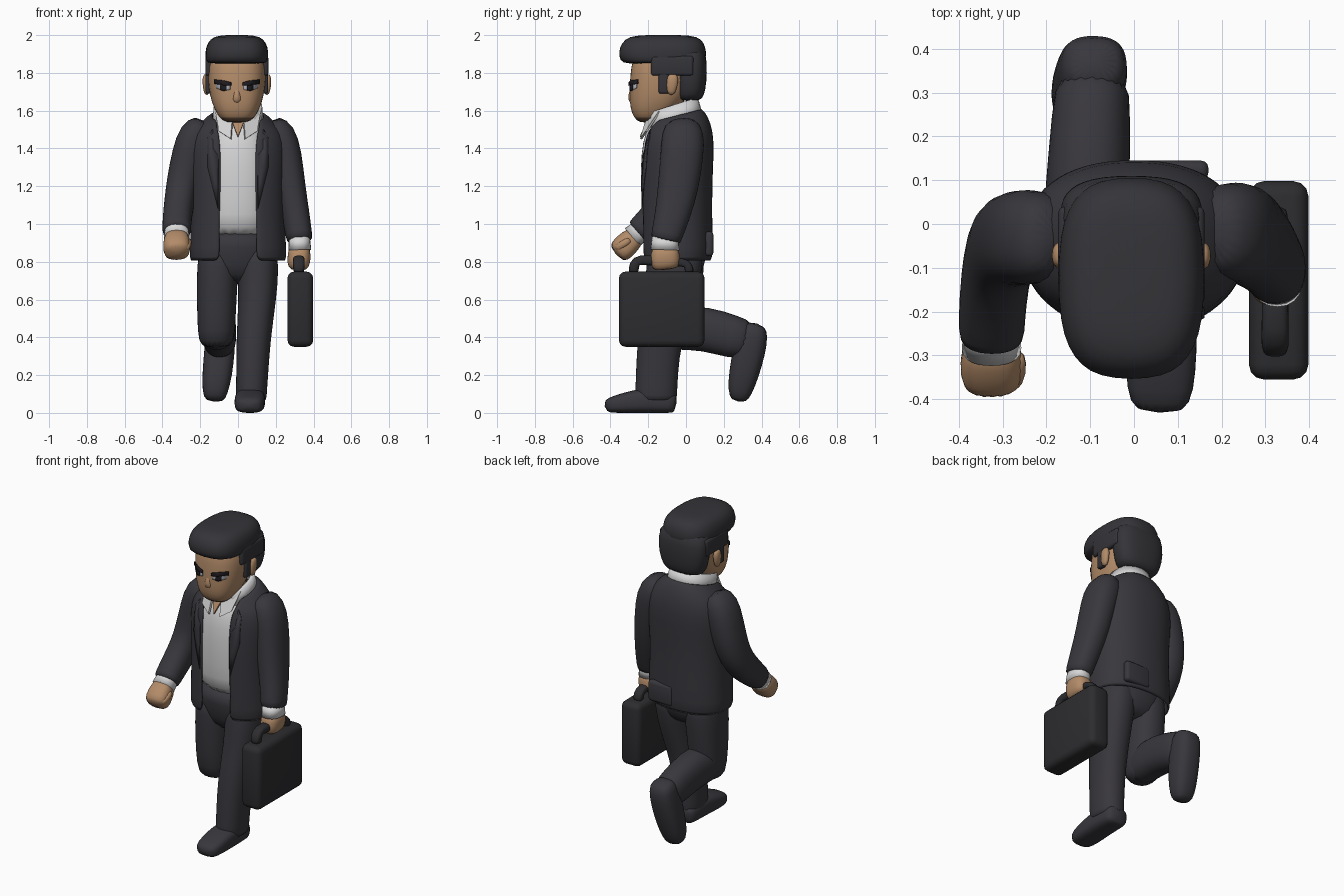
import bpy, bmesh, math
from mathutils import Vector

def material(name, rgb):
    m = bpy.data.materials.new(name)
    m.diffuse_color = (*rgb, 1)
    return m

SUIT = material("charcoal suit", (0.040, 0.038, 0.046))
HAIR = material("dark hair", (0.035, 0.034, 0.040))
CASE = material("black leather", (0.026, 0.026, 0.029))
SKIN = material("tan skin", (0.45, 0.26, 0.14))
SHIRT = material("white shirt", (0.68, 0.68, 0.69))
STUBBLE = material("brown stubble", (0.15, 0.09, 0.055))
EYE = material("eye white", (0.42, 0.44, 0.50))
INK = material("brow black", (0.014, 0.012, 0.014))

def make(name, bm, mat, smooth=True):
    bmesh.ops.recalc_face_normals(bm, faces=bm.faces)
    me = bpy.data.meshes.new(name)
    bm.to_mesh(me)
    bm.free()
    me.materials.append(mat)
    me.polygons.foreach_set("use_smooth", [smooth] * len(me.polygons))
    ob = bpy.data.objects.new(name, me)
    bpy.context.collection.objects.link(ob)
    return ob

def loft(name, rings, mat, n=2.3, sub=1, thick=0, sides=20, flat=False):
    """Skin rings (x, y, z, half width, half depth, front gap) across their path, or level if flat."""
    bm = bmesh.new()
    pts = [Vector(r[:3]) for r in rings]
    gapped = len(rings[0]) > 5
    loops = []
    for i, r in enumerate(rings):
        t = (pts[min(i + 1, len(pts) - 1)] - pts[max(i - 1, 0)]).normalized()
        if flat:
            t = Vector((0, 0, 1))
        u = (Vector((1, 0, 0)) - t * t.x).normalized()
        v = t.cross(u)
        g = math.asin((r[5] / r[3]) ** (n / 2)) if gapped else 0
        loop = []
        for k in range(sides + (1 if gapped else 0)):
            f = g + (2 * math.pi - 2 * g) * k / sides
            s, c = math.sin(f), -math.cos(f)
            loop.append(bm.verts.new(pts[i]
                        + u * r[3] * math.copysign(abs(s) ** (2 / n), s)
                        + v * r[4] * math.copysign(abs(c) ** (2 / n), c)))
        loops.append(loop)
    for a, b in zip(loops, loops[1:]):
        for k in range(sides):
            j = (k + 1) % len(a)
            bm.faces.new((a[k], a[j], b[j], b[k]))
    if not gapped:
        bm.faces.new(loops[0])
        bm.faces.new(loops[-1])
    ob = make(name, bm, mat)
    if thick:
        m = ob.modifiers.new("cloth", "SOLIDIFY")
        m.thickness, m.offset = thick, 0
    if sub:
        m = ob.modifiers.new("smooth", "SUBSURF")
        m.levels = m.render_levels = sub
    return ob

def box(name, lo, hi, mat, bevel):
    bm = bmesh.new()
    bmesh.ops.create_cube(bm, size=1)
    for v in bm.verts:
        v.co = [(a + b) / 2 + c * (b - a) for a, b, c in zip(lo, hi, v.co)]
    bmesh.ops.bevel(bm, geom=bm.edges[:], offset=bevel, segments=3, profile=0.5, affect='EDGES')
    return make(name, bm, mat)

def plate(name, pts, mat, thick=0.012):
    bm = bmesh.new()
    bm.faces.new([bm.verts.new(p) for p in pts])
    ob = make(name, bm, mat, False)
    m = ob.modifiers.new("cloth", "SOLIDIFY")
    m.thickness, m.offset = thick, 0
    return ob

def decal(name, target, cols, mat, lift, x0=0.0, rows=4):
    """Thin patch laid on the front of target; cols are (x, top z, bottom z)."""
    ev = target.evaluated_get(bpy.context.evaluated_depsgraph_get())
    bm = bmesh.new()
    grid = []
    for x, z1, z0 in cols:
        line = []
        for k in range(rows):
            z = z1 + (z0 - z1) * k / (rows - 1)
            hit, loc, _, _ = ev.ray_cast((x + x0, -1, z), (0, 1, 0))
            line.append(bm.verts.new((x + x0, (loc.y if hit else -0.2) - lift, z)))
        grid.append(line)
    for a, b in zip(grid, grid[1:]):
        for k in range(rows - 1):
            bm.faces.new((a[k], a[k + 1], b[k + 1], b[k]))
    ob = make(name, bm, mat)
    m = ob.modifiers.new("plate", "SOLIDIFY")
    m.thickness, m.offset = 0.006, 0

# Torso: shirt, open jacket, waist
loft("shirt", [(0, -.05, .92, .18, .165), (0, -.055, 1.05, .19, .178), (0, -.06, 1.22, .19, .184),
               (0, -.057, 1.38, .19, .182), (0, -.055, 1.48, .16, .165), (0, -.06, 1.56, .10, .12)], SHIRT)
jacket = loft("jacket", [
    (0, -.05, .80, .25, .18, .09), (0, -.05, .95, .24, .18, .10), (0, -.055, 1.2, .235, .182, .09),
    (0, -.045, 1.38, .25, .183, .09), (0, -.04, 1.48, .235, .175, .10), (0, -.05, 1.535, .18, .16, .11),
    (0, -.06, 1.572, .135, .138, .115)], SUIT, thick=.022, sides=28)
box("back_flap", (.0, .10, .83), (.17, .145, .96), SUIT, .018)
loft("trouser_waist", [(-.005, -.05, .68, .15, .11), (-.005, -.05, .78, .20, .15),
                       (0, -.05, .88, .205, .168), (0, -.05, .97, .195, .172)], SUIT)
for s in (-1, 1):
    decal("lapel", jacket, [(s * .105, 1.5, 1.08), (s * .135, 1.5, 1.2), (s * .16, 1.46, 1.3)], SUIT, .004)

# Neck and collar
loft("neck", [(0, -.06, 1.48, .085, .10), (0, -.075, 1.55, .09, .105), (0, -.10, 1.66, .09, .10)], SKIN)
loft("collar", [(0, -.05, 1.53, .128, .137, .05), (0, -.08, 1.625, .118, .14, .06)], SHIRT, sub=0, thick=.02)
plate("open_neck", [(-.035, -.2, 1.55), (.035, -.2, 1.55), (0, -.24, 1.46)], SKIN)
for s in (-1, 1):
    plate("collar_wing", [(s * .03, -.212, 1.54), (s * .037, -.238, 1.45),
                          (s * .10, -.21, 1.49), (s * .118, -.14, 1.595), (s * .06, -.195, 1.575)], SHIRT)

# Head, with stubble under the chin
X = -.006
head = loft("head", [(X, -.195, 1.535, .055, .05), (X, -.19, 1.56, .092, .085), (X, -.17, 1.61, .122, .127),
                     (X, -.142, 1.68, .145, .158), (X, -.127, 1.76, .155, .172), (X, -.12, 1.83, .155, .172),
                     (X, -.115, 1.92, .14, .16)], SKIN, n=2.5, flat=True)
head.data.materials.append(STUBBLE)
for p in head.data.polygons:
    p.material_index = 1 if p.center.z < 1.56 else 0
loft("nose", [(X, -.275, 1.735, .012, .012), (X, -.286, 1.69, .018, .02), (X, -.29, 1.66, .026, .02),
              (X, -.275, 1.64, .02, .015)], SKIN, sides=10)
for s in (-1, 1):
    decal("eye", head, [(s * .035, 1.735, 1.712), (s * .07, 1.74, 1.704), (s * .11, 1.745, 1.72)], EYE, .003, X)
    decal("pupil", head, [(s * .055, 1.738, 1.708), (s * .07, 1.74, 1.704), (s * .088, 1.742, 1.71)], INK, .006, X)
    decal("brow", head, [(s * .03, 1.75, 1.732), (s * .07, 1.76, 1.734), (s * .12, 1.765, 1.743)], INK, .008, X)
    loft("ear", [(X + s * .158, -.08, 1.68, .014, .018), (X + s * .162, -.075, 1.73, .02, .032),
                 (X + s * .164, -.07, 1.77, .02, .032), (X + s * .16, -.07, 1.795, .014, .022)], SKIN, sides=10)
    box("sideburn", (X + s * .147 - .018, -.145, 1.69), (X + s * .147 + .018, -.09, 1.82), HAIR, .012)
    box("temple_hair", (X + s * .147 - .02, -.185, 1.785), (X + s * .147 + .02, .04, 1.89), HAIR, .015)

# Hair
loft("hair_top", [(X, -.122, 1.845, .158, .205), (X, -.122, 1.865, .167, .228), (X, -.125, 1.91, .170, .236),
                  (X, -.122, 1.96, .158, .22), (X, -.12, 1.993, .125, .185), (X, -.12, 2.001, .06, .10)],
     HAIR, n=2.8, flat=True)
loft("hair_back", [(X, .015, 1.65, .11, .06), (X, .02, 1.68, .138, .077), (X, .025, 1.75, .16, .085),
                   (X, .025, 1.85, .168, .088), (X, -.0, 1.95, .15, .10)], HAIR, n=2.6, flat=True)

# Arms: one swings forward, one hangs with the case
loft("swinging_sleeve", [(-.17, -.03, 1.545, .06, .08), (-.225, -.03, 1.48, .095, .11), (-.26, -.03, 1.37, .092, .11),
                         (-.295, -.04, 1.22, .085, .105), (-.312, -.09, 1.11, .08, .098),
                         (-.322, -.17, 1.03, .078, .085), (-.325, -.245, .965, .076, .074),
                         (-.325, -.26, .952, .074, .07)], SUIT)
loft("swinging_cuff", [(-.325, -.22, .985, .060, .055), (-.325, -.283, .93, .068, .062)], SHIRT, sub=0)
loft("swinging_fist", [(-.325, -.25, .95, .055, .05), (-.325, -.297, .91, .07, .064),
                       (-.325, -.335, .87, .074, .068), (-.322, -.372, .838, .062, .056)], SKIN, n=2.6)
loft("swinging_thumb", [(-.265, -.29, .92, .018, .02), (-.262, -.34, .89, .02, .022),
                        (-.28, -.375, .865, .018, .018)], SKIN, sides=10)
loft("hanging_sleeve", [(.165, -.02, 1.545, .06, .08), (.215, -.015, 1.48, .095, .115), (.25, -.02, 1.37, .09, .115),
                        (.275, -.04, 1.2, .082, .11), (.305, -.07, 1.05, .075, .095),
                        (.325, -.105, .93, .070, .082), (.327, -.11, .905, .069, .081)], SUIT)
loft("hanging_cuff", [(.325, -.11, .93, .055, .07), (.327, -.112, .862, .061, .077)], SHIRT, sub=0)
loft("hanging_hand", [(.325, -.11, .89, .052, .065), (.325, -.11, .84, .062, .078),
                      (.32, -.11, .79, .062, .08), (.32, -.105, .755, .045, .065)], SKIN, n=2.6)

# Briefcase
box("briefcase", (.262, -.355, .35), (.398, .098, .748), CASE, .035)
loft("case_handle", [(.322, -.28, .73, .03, .028), (.322, -.275, .79, .032, .03), (.322, -.25, .815, .032, .03),
                     (.322, -.13, .80, .03, .025), (.322, -.01, .80, .03, .025),
                     (.322, .015, .78, .03, .025), (.322, .02, .73, .03, .025)], CASE, n=3, sides=12)

# Planted leg
loft("planted_leg", [(.1, -.05, .90, .10, .15), (.108, -.06, .78, .112, .15), (.103, -.09, .6, .10, .135),
                     (.082, -.14, .4, .092, .118), (.075, -.155, .2, .085, .112), (.070, -.158, .08, .082, .112),
                     (.070, -.158, .06, .08, .108)], SUIT)
loft("planted_shoe", [(.065, -.05, .05, .06, .05), (.065, -.08, .055, .075, .056), (.065, -.2, .068, .08, .069),
                      (.062, -.29, .058, .082, .059), (.06, -.38, .045, .078, .046), (.058, -.432, .035, .058, .032)],
     SUIT, n=3)

# Trailing leg, bent back at the knee
loft("trailing_thigh", [(-.10, -.05, .90, .10, .15), (-.108, -.05, .78, .112, .15), (-.113, -.06, .6, .106, .135),
                        (-.115, -.06, .42, .10, .115), (-.115, -.055, .34, .085, .09)], SUIT)
loft("trailing_shin", [(-.115, -.13, .43, .08, .085), (-.112, -.05, .445, .10, .115), (-.105, .1, .45, .097, .12),
                       (-.098, .25, .40, .09, .115), (-.093, .35, .385, .085, .10)], SUIT)
loft("trailing_shoe", [(-.09, .375, .475, .06, .045), (-.09, .36, .43, .078, .078), (-.098, .335, .33, .082, .088),
                       (-.11, .305, .2, .08, .08), (-.122, .285, .11, .068, .065), (-.125, .278, .058, .05, .04)],
     SUIT, n=2.6)
